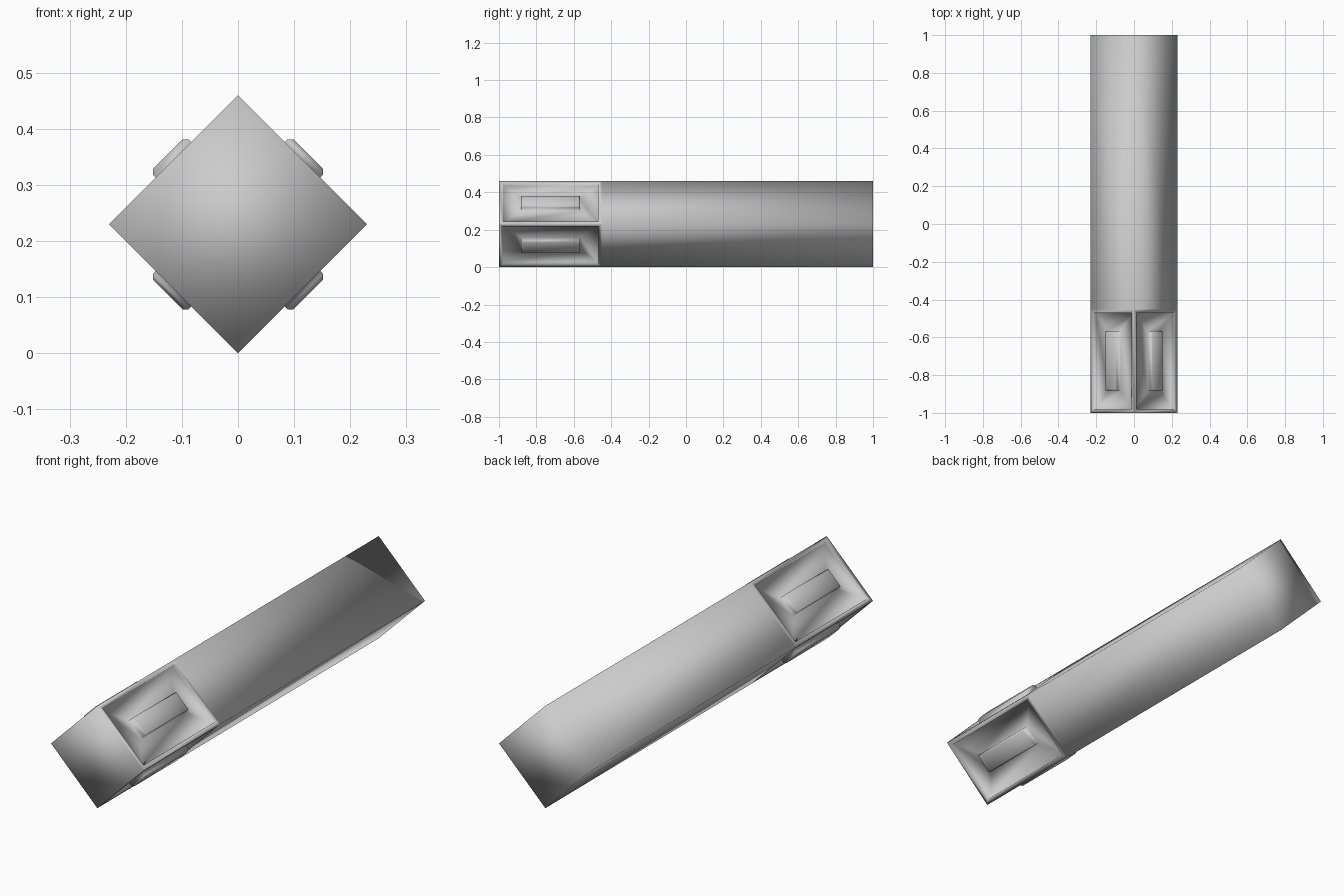
import bpy, bmesh
from math import radians
from mathutils import Matrix, Vector

if "Cube" in bpy.data.objects:
    bpy.data.objects.remove(bpy.data.objects["Cube"])

R = 0.23          # half diagonal of the square section
Y_SPLIT = -0.45   # where the panelled block ends

# Square beam standing on one edge, lying along y
bm = bmesh.new()
bmesh.ops.create_cone(
    bm, cap_ends=True, segments=4, radius1=R, radius2=R, depth=2,
    matrix=Matrix.Translation((0, 0, R)) @ Matrix.Rotation(radians(90), 4, 'X'))
for v in bm.verts:  # snap corners onto the axes, if the cone started on the diagonals
    if abs(abs(v.co.x) - abs(v.co.z - R)) < 0.01:
        v.co = Matrix.Translation((0, 0, R)) @ Matrix.Rotation(radians(45), 4, 'Y') @ (v.co - Vector((0, 0, R)))

# Separate the front block from the plain shaft
bmesh.ops.bisect_plane(bm, geom=bm.verts[:] + bm.edges[:] + bm.faces[:],
                       plane_co=(0, Y_SPLIT, 0), plane_no=(0, 1, 0))
bmesh.ops.recalc_face_normals(bm, faces=bm.faces[:])
panels = [f for f in bm.faces
          if abs(f.normal.y) < 0.5 and f.calc_center_median().y < Y_SPLIT]

# Rim, recess wall, recess floor, boss wall, chamfered boss top
for thickness, depth in [(0.02, 0), (0.001, -0.016), (0.0965, 0),
                         (0.0005, 0.023), (0.0075, 0.0075)]:
    bmesh.ops.inset_individual(bm, faces=panels, thickness=thickness,
                               depth=depth, use_even_offset=True)

for f in bm.faces:
    f.smooth = True
mesh = bpy.data.meshes.new("square_beam")
bm.to_mesh(mesh)
bm.free()
beam = bpy.data.objects.new("square_beam", mesh)
bpy.context.collection.objects.link(beam)
